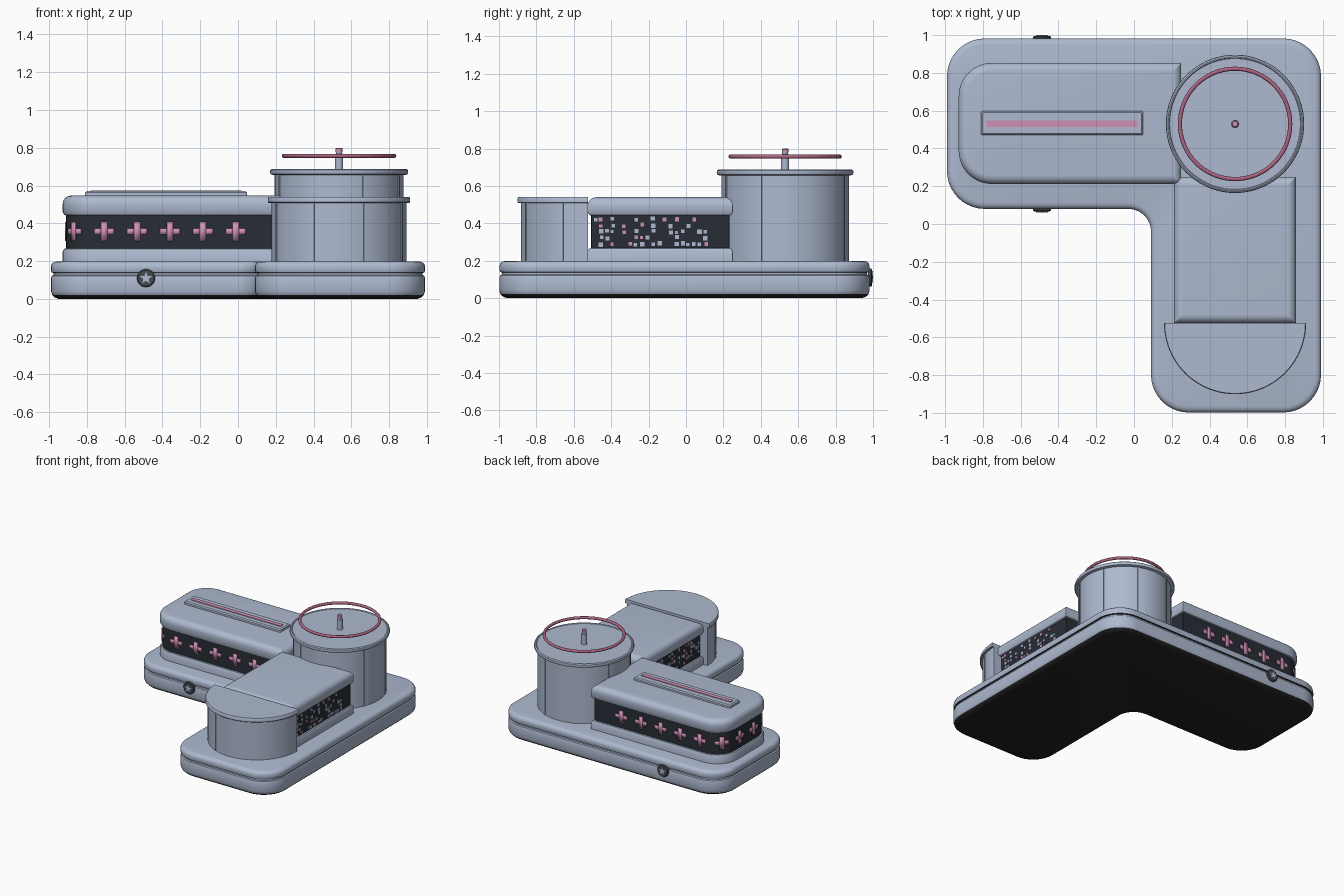
import bpy, bmesh, math, random
from mathutils import Vector

if "Cube" in bpy.data.objects:
    bpy.data.objects.remove(bpy.data.objects["Cube"])

random.seed(7)


def material(name, r, g, b):
    m = bpy.data.materials.new(name)
    m.diffuse_color = (r, g, b, 1)
    m.use_nodes = True
    m.node_tree.nodes["Principled BSDF"].inputs["Base Color"].default_value = m.diffuse_color
    return m


BLUE = material("pale blue grey", 0.42, 0.49, 0.63)
DARK = material("dark glass", 0.021, 0.026, 0.035)
UNDER = material("black underside", 0.016, 0.016, 0.018)
PINK = material("pink", 0.62, 0.28, 0.46)
ROSE = material("deep rose", 0.42, 0.13, 0.23)
GREY = material("badge grey", 0.06, 0.07, 0.085)


def finish(name, bm, mats, angle=35):
    bmesh.ops.recalc_face_normals(bm, faces=bm.faces[:])
    me = bpy.data.meshes.new(name)
    bm.to_mesh(me)
    bm.free()
    for m in mats:
        me.materials.append(m)
    me.shade_smooth()
    me.set_sharp_from_angle(angle=math.radians(angle))
    ob = bpy.data.objects.new(name, me)
    bpy.context.collection.objects.link(ob)
    return ob


def loft(name, loops, *mats):
    """Skin a stack of equal-length closed loops and cap both ends."""
    bm = bmesh.new()
    rows = [[bm.verts.new(p) for p in loop] for loop in loops]
    n = len(rows[0])
    for a, b in zip(rows, rows[1:]):
        for i in range(n):
            bm.faces.new((a[i], a[(i + 1) % n], b[(i + 1) % n], b[i]))
    bm.faces.new(rows[0][::-1])
    bm.faces.new(rows[-1])
    bm.normal_update()
    if len(mats) > 1:  # second colour goes on downward faces
        for f in bm.faces:
            f.material_index = int(f.normal.z < -0.6)
    return finish(name, bm, mats)


def outline(corners, inset, z, seg=10):
    """Right-angled counter-clockwise outline with rounded corners, moved inward."""
    pts = []
    for i, (x, y, r) in enumerate(corners):
        c = Vector((x, y))
        d1 = (c - Vector(corners[i - 1][:2])).normalized()
        d2 = (Vector(corners[(i + 1) % len(corners)][:2]) - c).normalized()
        n1, n2 = Vector((-d1.y, d1.x)), Vector((-d2.y, d2.x))
        s = 1 if d1.cross(d2) > 0 else -1
        r = max(r - s * inset, 0.003)
        c = c + inset * (n1 + n2) - r * d1 + s * r * n1
        for k in range(seg + 1):
            t = k / seg * math.pi / 2
            p = c - s * n1 * r * math.cos(t) + d1 * r * math.sin(t)
            pts.append((p.x, p.y, z))
    return pts


def slab(name, corners, profile, *mats):
    return loft(name, [outline(corners, i, z) for i, z in profile], *mats)


def rect(x0, x1, y0, y1, left=0.004, right=0.004):
    return [(x0, y0, left), (x1, y0, right), (x1, y1, right), (x0, y1, left)]


def lathe(name, cx, cy, profile, mat, a0=0, a1=2 * math.pi, n=72):
    full = a1 - a0 > 6.2
    angs = [a0 + (a1 - a0) * k / n for k in range(n if full else n + 1)]
    return loft(name, [[(cx + r * math.cos(a), cy + r * math.sin(a), z) for a in angs]
                       for r, z in profile], mat)


def ribs(name, cx, cy, r, z0, z1, angles):
    bm = bmesh.new()
    for a in map(math.radians, angles):
        u, v = Vector((math.cos(a), math.sin(a))), Vector((-math.sin(a), math.cos(a)))
        lo, hi = [], []
        for du, dv in ((-.01, -.007), (.004, -.007), (.004, .007), (-.01, .007)):
            p = Vector((cx, cy)) + u * (r + du) + v * dv
            lo.append(bm.verts.new((p.x, p.y, z0)))
            hi.append(bm.verts.new((p.x, p.y, z1)))
        for i in range(4):
            j = (i + 1) % 4
            bm.faces.new((lo[i], lo[j], hi[j], hi[i]))
        bm.faces.new(lo[::-1])
        bm.faces.new(hi)
    finish(name, bm, [BLUE])


def roof_profile(z0, z1, r=0.045):
    p = [(.022, z0), (.008, z0 + .005), (0, z0 + .02)]
    for k in range(7):
        t = k / 6 * math.pi / 2
        p.append((r * (1 - math.cos(t)), z1 - r + r * math.sin(t)))
    return p


# L-shaped base with a groove round the side
base = [(-.99, .08, .2), (.09, .08, .12), (.09, -.998, .2),
        (.99, -.998, .2), (.99, .982, .2), (-.99, .982, .2)]
slab("base", base, [(.04, 0), (.02, .008), (.006, .022), (0, .04), (0, .11), (.004, .122),
                    (.014, .126), (.014, .136), (.004, .14), (0, .15), (0, .172),
                    (.005, .186), (.016, .195), (.032, .199)], BLUE, UNDER)

# left wing: plinth, dark band, rounded roof, roof plate with strip
wing = rect(-.928, .25, .212, .853, left=.175)
slab("left_wing_plinth", wing, [(0, .19), (0, .25), (.008, .265), (.02, .268)], BLUE)
slab("left_wing_band", wing, [(.018, .26), (.018, .45)], DARK)
slab("left_wing_roof", wing, roof_profile(.44, .547), BLUE)
slab("roof_plate", rect(-.81, .048, .47, .597, .01, .01),
     [(0, .54), (0, .562), (.008, .57)], BLUE)
slab("roof_strip", rect(-.78, .018, .514, .548), [(0, .565), (0, .575)], PINK)

# front wing
front = rect(.212, .857, -.525, .25)
slab("front_wing_plinth", front, [(0, .19), (0, .25), (.008, .265), (.02, .268)], BLUE)
slab("front_wing_band", front, [(.018, .26), (.018, .45)], DARK)
slab("front_wing_roof", front, roof_profile(.44, .54), BLUE)

# half-round front end
CX, FY, TY = .535, -.525, .53
lathe("half_round_wall", CX, FY, [(.358, .19), (.358, .52)], BLUE, math.pi, 2 * math.pi, 40)
lathe("half_round_cap", CX, FY, [(.372, .508), (.376, .512), (.376, .534), (.372, .54)],
      BLUE, math.pi, 2 * math.pi, 40)
ribs("half_round_ribs", CX, FY, .358, .2, .51, [202.5, 247.5, 292.5, 337.5])

# round tower, cap, mast and floating ring
lathe("tower_wall", CX, TY, [(.341, .19), (.341, .67)], BLUE)
lathe("tower_cap", CX, TY, [(.35, .656), (.362, .66), (.366, .67), (.364, .682), (.356, .688),
                            (.35, .688), (.346, .684)], BLUE)
ribs("tower_ribs", CX, TY, .341, .2, .66, [22.5 + 45 * k for k in range(8)])
lathe("mast", CX, TY, [(.022, .68), (.022, .765), (.016, .77), (.016, .782)], BLUE, n=20)
lathe("mast_tip", CX, TY, [(.018, .778), (.018, .795), (.014, .8)], PINK, n=20)
bpy.ops.mesh.primitive_torus_add(location=(CX, TY, .757), major_radius=.292, minor_radius=.011,
                                 major_segments=72, minor_segments=12)
ring = bpy.context.object
ring.name = "roof_ring"
ring.data.materials.append(ROSE)
ring.data.shade_smooth()


# pink crosses that follow the rounded wall of the left wing
def wall_point(s, off):
    x0, ym, r, h = -.91, .5325, .157, .1455
    if s < h:
        return x0 - off, -s
    if s < h + r * math.pi / 2:
        t = (s - h) / r
        return x0 + r - (r + off) * math.cos(t), -h - (r + off) * math.sin(t)
    return x0 + r + s - h - r * math.pi / 2, -h - r - off


bm = bmesh.new()
cols = [-.052, -.04, -.029, -.017, 0, .017, .029, .04, .052]
for side in (1, -1):
    for k in range(7):
        c = .088 + .1743 * k
        for a, b in zip(cols, cols[1:]):
            h = .05 if abs(a + b) < .03 else .017
            quad = []
            for s, z in ((a, -h), (b, -h), (b, h), (a, h)):
                x, y = wall_point(c + s, .004)
                quad.append(bm.verts.new((x, .5325 + side * y, .357 + z)))
            bm.faces.new(quad)
bmesh.ops.remove_doubles(bm, verts=bm.verts[:], dist=1e-5)
crosses = finish("wall_crosses", bm, [PINK])
mod = crosses.modifiers.new("thickness", 'SOLIDIFY')
mod.thickness, mod.offset = .005, 0

# scattered mosaic tiles on both sides of the front wing
bm = bmesh.new()
for side in (1, -1):
    x = .5345 + side * .307
    cells = [(i, j) for i in range(20) for j in range(5)]
    for i, j in random.sample(cells, 46):
        y = -.485 + i * .031 + random.uniform(-.004, .004)
        z = .29 + j * .033 + random.uniform(-.005, .005)
        h = random.uniform(.008, .0125)
        res = bmesh.ops.create_cube(bm, size=1)
        for v in res["verts"]:
            v.co = (x + v.co.x * .005, y + v.co.y * 2 * h, z + v.co.z * 2 * h)
        pink = int(random.random() < .25)
        for f in {f for v in res["verts"] for f in v.link_faces}:
            f.material_index = pink
finish("mosaic_tiles", bm, [BLUE, PINK])


# round badges with a star, front and back of the base
def badge(name, y, out):
    def loop(radii, yy, n):
        return [(-.487 + radii[i % len(radii)] * math.sin(2 * math.pi * i / n), yy,
                 .11 + radii[i % len(radii)] * math.cos(2 * math.pi * i / n)) for i in range(n)]
    loft(name + "_disc", [loop([.048], y - out * .01, 32), loop([.048], y + out * .008, 32),
                          loop([.042], y + out * .013, 32)], GREY)
    loft(name + "_star", [loop([.034, .015], y + out * d, 10) for d in (.01, .018)], BLUE)


badge("front_badge", .08, -1)
badge("back_badge", .982, 1)
